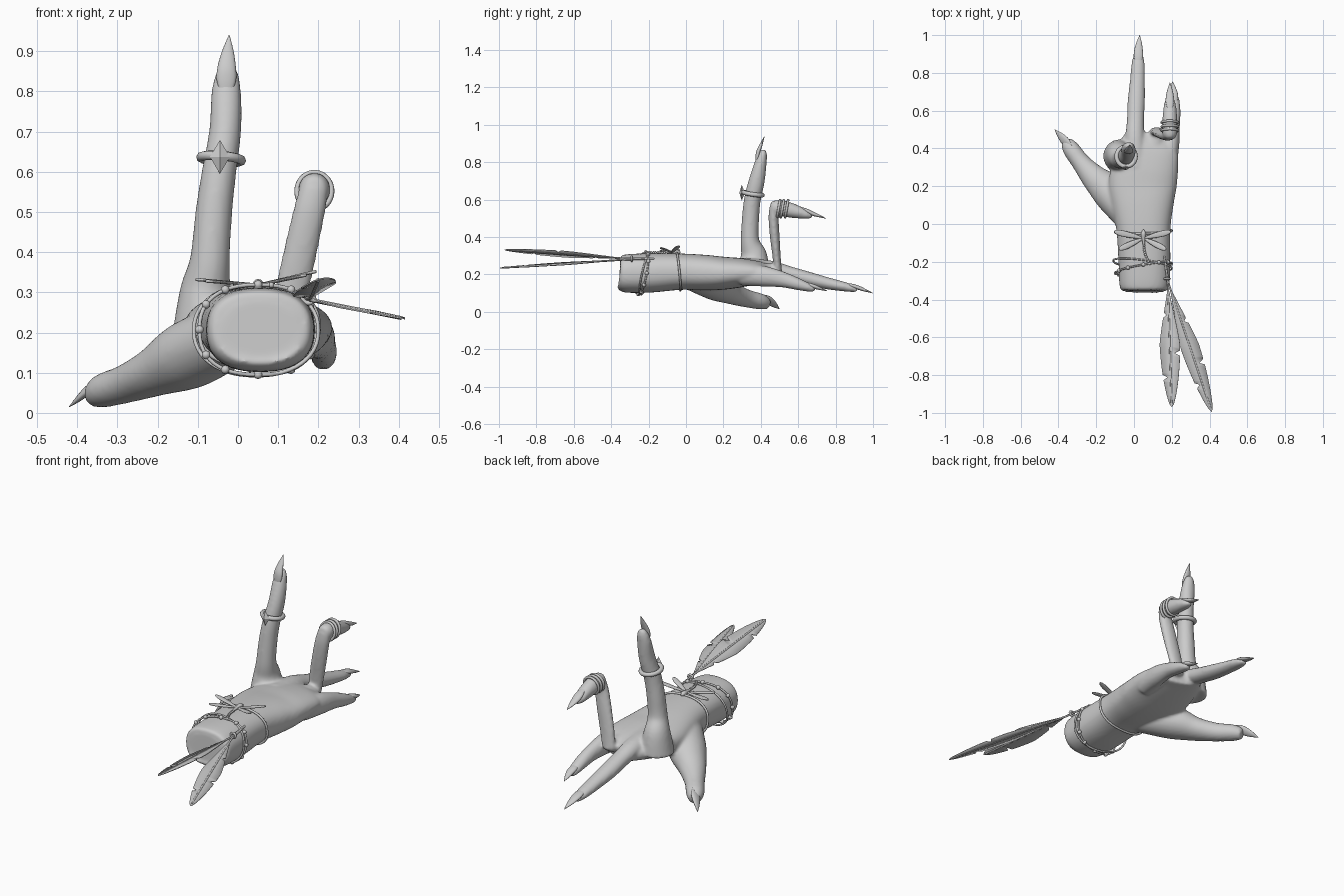
import bpy, bmesh, math
from mathutils import Vector

if "Cube" in bpy.data.objects:
    bpy.data.objects.remove(bpy.data.objects["Cube"])

grey = bpy.data.materials.new("plain_grey")
grey.use_nodes = True
grey.diffuse_color = (0.6, 0.6, 0.6, 1)
grey.node_tree.nodes["Principled BSDF"].inputs["Base Color"].default_value = (0.6, 0.6, 0.6, 1)


def finish(name, bm, smooth=True):
    bmesh.ops.recalc_face_normals(bm, faces=bm.faces)
    mesh = bpy.data.meshes.new(name)
    bm.to_mesh(mesh)
    bm.free()
    for p in mesh.polygons:
        p.use_smooth = smooth
    mesh.materials.append(grey)
    ob = bpy.data.objects.new(name, mesh)
    bpy.context.collection.objects.link(ob)
    return ob


def spline(keys, steps=6):
    """Catmull-Rom interpolation of tuples of any length."""
    out = []
    for i in range(len(keys) - 1):
        a, b, c, d = (keys[min(max(j, 0), len(keys) - 1)] for j in range(i - 1, i + 3))
        for s in range(steps):
            t = s / steps
            out.append([0.5 * (2*q + (r-p)*t + (2*p-5*q+4*r-u)*t*t + (3*q-p-3*r+u)*t**3)
                        for p, q, r, u in zip(a, b, c, d)])
    return out + [list(keys[-1])]


def loft(bm, keys, up, power=2.0, sides=24, steps=6):
    """Closed tube through (x, y, z, half width, half thickness) stations."""
    pts = spline(keys, steps)
    rings = []
    for i, p in enumerate(pts):
        tan = (Vector(pts[min(i + 1, len(pts) - 1)][:3]) - Vector(pts[max(i - 1, 0)][:3])).normalized()
        side = tan.cross(Vector(up)).normalized()
        nor = side.cross(tan)
        ring = []
        for k in range(sides):
            a = math.tau * k / sides
            c, s = math.cos(a), math.sin(a)
            c = math.copysign(abs(c) ** (2 / power), c)
            s = math.copysign(abs(s) ** (2 / power), s)
            ring.append(bm.verts.new(Vector(p[:3]) + side * c * p[3] + nor * s * p[4]))
        rings.append(ring)
    for r, q in zip(rings, rings[1:]):
        for k in range(sides):
            bm.faces.new((r[k], r[k - 1], q[k - 1], q[k]))
    bm.faces.new(rings[0])
    bm.faces.new(rings[-1][::-1])


def cord(name, points, radius, cyclic=False):
    cu = bpy.data.curves.new(name, 'CURVE')
    cu.dimensions = '3D'
    cu.bevel_depth, cu.bevel_resolution, cu.use_fill_caps = radius, 2, True
    sp = cu.splines.new('POLY')
    sp.points.add(len(points) - 1)
    for q, p in zip(sp.points, points):
        q.co = (*p, 1)
    sp.use_cyclic_u = cyclic
    tmp = bpy.data.objects.new(name, cu)
    bpy.context.collection.objects.link(tmp)
    bpy.context.view_layer.update()
    bm = bmesh.new()
    mesh = bpy.data.meshes.new_from_object(tmp.evaluated_get(bpy.context.evaluated_depsgraph_get()))
    bm.from_mesh(mesh)
    bpy.data.objects.remove(tmp)
    return finish(name, bm)


def loop(center, u, v, power=2.0, n=48):
    """Closed rounded loop spanned by half axes u and v."""
    pts = []
    for k in range(n):
        c, s = math.cos(math.tau * k / n), math.sin(math.tau * k / n)
        pts.append(Vector(center) + Vector(u) * math.copysign(abs(c) ** (2 / power), c)
                   + Vector(v) * math.copysign(abs(s) ** (2 / power), s))
    return pts


def beads(name, points, radius):
    bm = bmesh.new()
    for p in points:
        new = bmesh.ops.create_icosphere(bm, subdivisions=2, radius=radius)["verts"]
        bmesh.ops.translate(bm, verts=new, vec=p)
    return finish(name, bm)


# Hand: overlapping lofts fused into one smooth skin
UP, BACK = (0, 0, 1), (0, -1, 0)
bm = bmesh.new()
loft(bm, [(.055, -.355, .205, .10, .075), (.055, -.335, .205, .13, .1), (.055, -.2, .208, .137, .105),
          (.05, -.03, .215, .143, .097), (.045, .1, .21, .165, .095), (.045, .2, .207, .18, .088),
          (.06, .3, .21, .175, .077), (.08, .4, .21, .158, .058), (.1, .47, .2, .13, .035)], UP, 2.4, 40)
# thumb
loft(bm, [(-.01, .02, .2, .08, .08), (-.12, .16, .145, .095, .085), (-.21, .245, .1, .07, .06),
          (-.28, .325, .072, .05, .048), (-.335, .4, .055, .045, .042), (-.36, .44, .04, .028, .028)], UP)
# index finger, raised
loft(bm, [(-.075, .36, .2, .09, .09), (-.08, .362, .3, .066, .072), (-.07, .342, .38, .05, .05),
          (-.06, .345, .5, .046, .046), (-.047, .355, .6, .043, .045), (-.032, .378, .7, .04, .043),
          (-.029, .4, .8, .037, .032), (-.026, .412, .85, .026, .021), (-.025, .416, .868, .012, .01)], BACK)
# middle finger
loft(bm, [(.01, .3, .23, .07, .06), (.005, .45, .23, .052, .045), (.008, .55, .205, .046, .04),
          (.012, .65, .178, .046, .038), (.018, .76, .152, .04, .032), (.022, .86, .132, .034, .024),
          (.024, .915, .118, .018, .014)], UP)
# ring finger, post and bent tip
loft(bm, [(.1, .36, .22, .05, .045), (.112, .44, .225, .045, .035), (.118, .5, .22, .035, .024)], UP)
loft(bm, [(.118, .492, .21, .036, .022), (.133, .484, .3, .042, .022), (.155, .475, .4, .042, .026),
          (.177, .468, .5, .04, .027), (.19, .472, .56, .036, .026)], BACK)
loft(bm, [(.19, .455, .555, .025, .025), (.19, .475, .557, .038, .04), (.19, .53, .55, .04, .043),
          (.19, .6, .533, .036, .034), (.19, .65, .518, .028, .022), (.19, .675, .51, .014, .01)], UP)
# little finger
loft(bm, [(.175, .3, .2, .05, .06), (.195, .42, .19, .045, .055), (.207, .52, .172, .036, .042),
          (.213, .6, .148, .034, .032), (.212, .67, .126, .026, .02), (.211, .69, .12, .013, .01)], UP)
hand = finish("hand", bm)
bpy.context.view_layer.objects.active = hand
mod = hand.modifiers.new("fuse", 'REMESH')
mod.mode, mod.voxel_size, mod.use_smooth_shade = 'VOXEL', 0.008, True
bpy.ops.object.modifier_apply(modifier=mod.name)
mod = hand.modifiers.new("soften", 'SMOOTH')
mod.factor, mod.iterations = 0.5, 8
bpy.ops.object.modifier_apply(modifier=mod.name)

# Long almond nails: base, middle, tip, outward direction, half width
nails = {
    "thumb_nail": ((-.335, .405, .085), (-.375, .45, .055), (-.42, .5, .015), (-.6, -.2, .8), .026),
    "index_nail": ((-.03, .375, .795), (-.028, .388, .86), (-.022, .42, .94), BACK, .024),
    "middle_nail": ((.022, .85, .152), (.024, .92, .13), (.03, 1, .1), UP, .024),
    "ring_nail": ((.19, .61, .56), (.19, .675, .526), (.19, .748, .5), UP, .022),
    "little_nail": ((.212, .635, .155), (.212, .69, .134), (.203, .755, .112), UP, .021),
}
for name, (a, b, c, up, w) in nails.items():
    mid = lambda p, q: tuple((m + n) / 2 for m, n in zip(p, q))
    bm = bmesh.new()
    loft(bm, [(*a, w * .55, .003), (*mid(a, b), w, .01), (*b, w * .95, .011),
              (*mid(b, c), w * .6, .007), (*c, .001, .001)], up, sides=16)
    finish(name, bm)

# Finger rings and the diamond stone
cord("index_ring", loop((-.042, .357, .632), (.05, 0, -.004), (0, .052, -.008)), .012, True)
bm = bmesh.new()
rim = [bm.verts.new((-.045 + x, .298, .637 + z)) for x, z in ((.025, 0), (0, .042), (-.025, 0), (0, -.042))]
for y in (.285, .315):
    peak = bm.verts.new((-.045, y, .637))
    for k in range(4):
        bm.faces.new((rim[k - 1], rim[k], peak))
finish("diamond_stone", bm, False)
for i, y in enumerate((.495, .515, .538)):
    cord("ring_finger_band_%d" % i, loop((.19, y, .552), (.043, 0, 0), (0, .008, .046)), .007, True)

# Wrist cords with beads
upper = loop((.05, -.04, .215), (.15, .005, 0), (0, -.01, .1), 2.4)
lower = loop((.05, -.235, .207), (.146, .025, 0), (0, .02, .112), 2.4)
loose = loop((.045, -.215, .205), (.155, -.02, 0), (0, .025, .112), 2.2)
cord("upper_bracelet", upper, .006, True)
cord("lower_bracelet", lower, .005, True)
cord("loose_bracelet", loose, .005, True)
beads("bracelet_beads", lower[::4], .011)

# Winged charm with a beaded tail
root = Vector((.05, -.075, .318))
for name, tip, w in (("upper_right_wing", (-.105, -.04, .332), .016), ("upper_left_wing", (.195, -.04, .352), .016),
                     ("lower_right_wing", (-.08, -.135, .328), .016), ("lower_left_wing", (.17, -.135, .343), .016)):
    tip = Vector(tip)
    bm = bmesh.new()
    loft(bm, [(*root.lerp(tip, t), w * s, .004) for t, s in ((0, .2), (.35, .8), (.75, 1), (.95, .6), (1, .1))],
         UP, sides=12)
    finish(name, bm)
bm = bmesh.new()
loft(bm, [(.05, -.03, .318, .003, .003), (.05, -.05, .32, .013, .013), (.05, -.08, .32, .009, .009),
          (.053, -.12, .32, .004, .004)], UP, sides=12)
finish("charm_body", bm)
tail = [Vector((.053 + .03 * t * t, -.115 - .095 * t, .318)) for t in [k / 8 for k in range(9)]]
beads("charm_tail", tail, .007)


# Feathers: notched vanes on a quill
def feather(name, base, tip, across, width, notches):
    base, tip, across = Vector(base), Vector(tip), Vector(across).normalized()
    axis, rows, n = tip - base, [], 44
    bm = bmesh.new()
    for i in range(n + 1):
        t = i / n
        w = width * max(0, math.sin(math.pi * t ** .85)) ** .6 * min(1, .25 + 1.6 * t)
        row = []
        for s in (-1, 0, 1):
            cut = .45 if (i, s) in notches else 1
            row.append(bm.verts.new(base + axis * (t + .03 * abs(s) * (1 - t)) + across * s * w * cut))
        rows.append(row)
    for a, b in zip(rows, rows[1:]):
        for k in (0, 1):
            bm.faces.new((a[k], a[k + 1], b[k + 1], b[k]))
    vane = finish(name + "_vane", bm)
    mod = vane.modifiers.new("thickness", 'SOLIDIFY')
    mod.thickness, mod.offset = 0.004, 0
    cord(name + "_quill", [Vector((.16, -.17, .285)), base, base + axis * .5, base + axis * .97], .005)


feather("straight_feather", (.18, -.32, .285), (.2, -.97, .332), (1, 0, .3), .056,
        {(10, -1), (33, -1), (24, 1)})
feather("slanted_feather", (.185, -.32, .28), (.412, -.995, .235), (1, .33, -.12), .05,
        {(12, 1), (34, -1), (27, 1)})
cord("feather_tie", loop((.175, -.29, .285), (.014, 0, 0), (0, 0, .012), n=16), .006, True)
